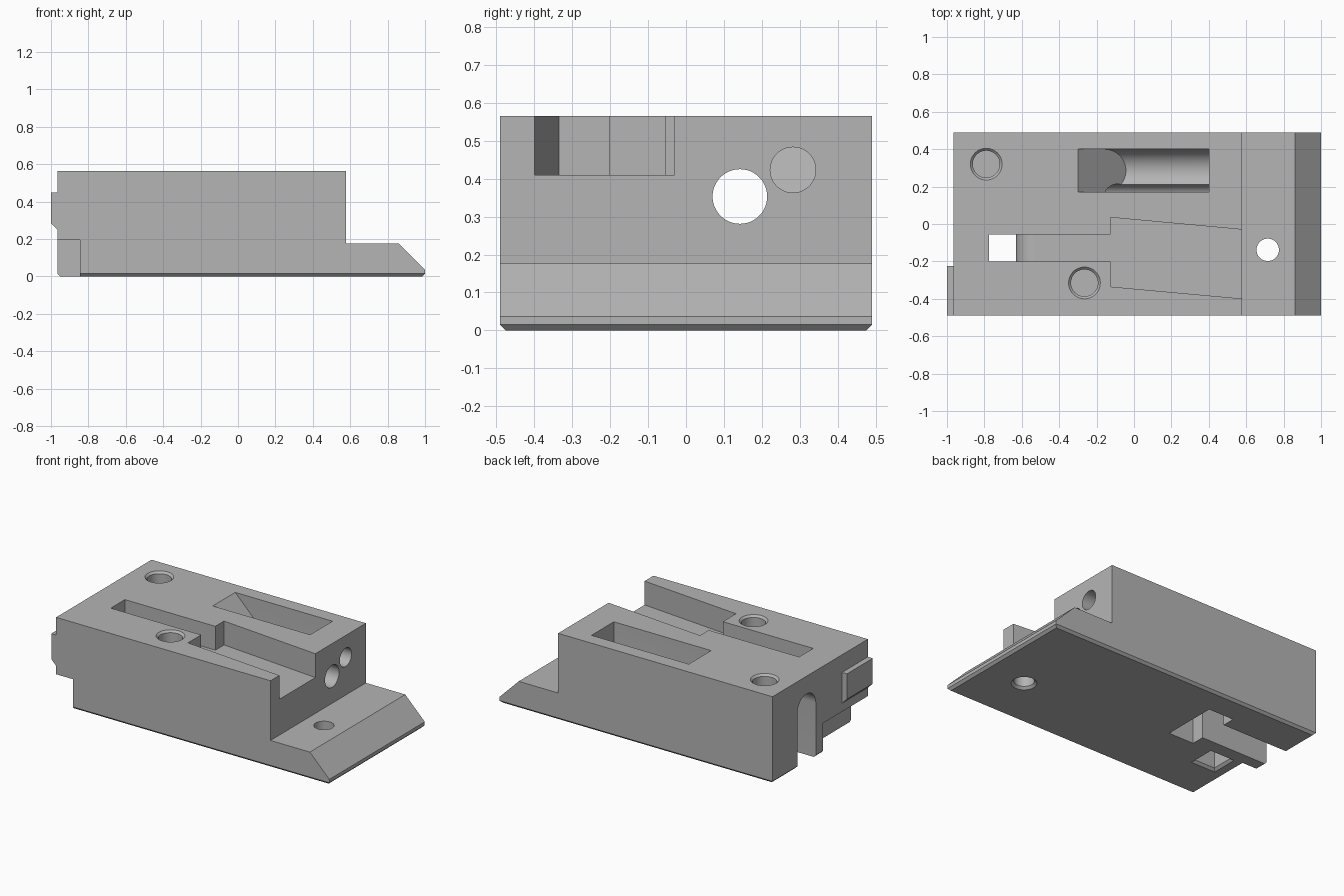
import bpy, bmesh
from math import sin, cos, pi, radians

if "Cube" in bpy.data.objects:
    bpy.data.objects.remove(bpy.data.objects["Cube"])

GREY = (0.46, 0.46, 0.46)
grey = bpy.data.materials.new("plain grey")
grey.diffuse_color = (*GREY, 1)
grey.use_nodes = True
grey.node_tree.nodes["Principled BSDF"].inputs["Base Color"].default_value = (*GREY, 1)

TOP, HALF = 0.565, 0.49


def loft(name, *rings, bevel_base=0):
    """Closed solid through rings with equal point counts."""
    bm = bmesh.new()
    loops = [[bm.verts.new(p) for p in ring] for ring in rings]
    n = len(loops[0])
    bm.faces.new(loops[0])
    bm.faces.new(loops[-1])
    for a, b in zip(loops, loops[1:]):
        for i in range(n):
            j = (i + 1) % n
            bm.faces.new((a[i], a[j], b[j], b[i]))
    bmesh.ops.recalc_face_normals(bm, faces=bm.faces)
    if bevel_base:
        edges = [e for e in bm.edges if all(v.co.z < 0.001 for v in e.verts)]
        bmesh.ops.bevel(bm, geom=edges, offset=bevel_base, segments=1, affect='EDGES')
    mesh = bpy.data.meshes.new(name)
    bm.to_mesh(mesh)
    bm.free()
    mesh.materials.append(grey)
    obj = bpy.data.objects.new(name, mesh)
    bpy.context.collection.objects.link(obj)
    return obj


def along_x(name, section, x0, x1):
    return loft(name, *[[(x, y, z) for y, z in section] for x in (x0, x1)])


def along_y(name, profile, y0, y1, **kw):
    return loft(name, *[[(x, y, z) for x, z in profile] for y in (y0, y1)], **kw)


def along_z(name, outline, z0, z1):
    return loft(name, *[[(x, y, z) for x, y in outline] for z in (z0, z1)])


def rect(a0, a1, b0, b1):
    return [(a0, b0), (a1, b0), (a1, b1), (a0, b1)]


def arc(a, b, r, start=0, end=360, steps=48):
    count = steps if end - start == 360 else steps + 1
    angles = [radians(start + (end - start) * i / steps) for i in range(count)]
    return [(a + r * cos(t), b + r * sin(t)) for t in angles]


def turned(name, x, y, steps):
    """Round upright cutter from (radius, height) steps."""
    return loft(name, *[[(px, py, z) for px, py in arc(x, y, r)] for r, z in steps])


# Block with a low sloping foot and chamfered base
body = along_y("body", [(-0.965, 0), (1, 0), (1, 0.037), (0.86, 0.177),
                        (0.577, 0.177), (0.577, TOP), (-0.965, TOP)],
               -HALF, HALF, bevel_base=0.015)
cutters = []

# Slanted wide channel and narrow slot with a rounded drop into a through hole
cutters.append(along_z("channel_cut", [(-0.125, -0.335), (0.7, -0.41),
                                       (0.7, -0.041), (-0.125, 0.035)], 0.41, 0.7))
cutters.append(along_y("slot_cut", [(-0.775, -0.1), (-0.63, -0.1)]
                       + arc(-0.53, 0.31, 0.1, 180, 90, 12)
                       + [(-0.11, 0.41), (-0.11, 0.7), (-0.775, 0.7)], -0.2, -0.055))
mouth = [[(x, y, z) for x, y in rect(-0.775 - g, -0.63 + g, -0.2 - g, -0.055 + g)]
         for g, z in ((0.025, -0.01), (0, 0.015))]
cutters.append(loft("slot_mouth_cut", *mouth))

# Round-bottomed pocket with a ramp at one end
trough = [(0.4, 0.7), (0.17, 0.7)] + arc(0.285, 0.423, 0.115, 180, 360, 24)
cutters.append(loft("pocket_cut", [(-0.3 + TOP - z, y, z) for y, z in trough],
                    [(0.4, y, z) for y, z in trough]))

# Long bores
cutters.append(along_x("main_bore_cut", arc(0.142, 0.353, 0.072), -0.4, 0.8))
cutters.append(along_x("side_bore_cut", arc(0.282, 0.423, 0.06), 0.3, 0.8))

# Arched T-shaped recess open to the base and the end
for name, r, x0, x1 in (("stem_cut", 0.095, -1.1, -0.4), ("cross_cut", 0.18, -0.48, -0.3)):
    arch = arc(0.14, 0.355, r, 0, 180, 24) + [(0.14 - r, -0.1), (0.14 + r, -0.1)]
    cutters.append(along_x(name, arch, x0, x1))

# Lower corner notch
cutters.append(along_x("corner_cut", rect(-0.7, -0.03, -0.1, 0.195), -1.1, -0.845))

# Countersunk screw holes in the top and foot
for x, y in ((-0.79, 0.32), (-0.265, -0.315)):
    cutters.append(turned("screw_cut", x, y, [(0.072, 0.33), (0.072, TOP - 0.013),
                                              (0.095, TOP + 0.01)]))
cutters.append(turned("foot_hole_cut", 0.715, -0.138, [(0.085, -0.01), (0.06, 0.015),
                                                       (0.06, 0.3)]))

# Cut everything out of the body
bpy.context.view_layer.objects.active = body
body.select_set(True)
for cutter in cutters:
    cutter.hide_render = True
    mod = body.modifiers.new(cutter.name, 'BOOLEAN')
    mod.operation = 'DIFFERENCE'
    mod.solver = 'EXACT'
    mod.object = cutter
    bpy.ops.object.modifier_apply(modifier=mod.name)
    bpy.data.objects.remove(cutter)
bpy.ops.object.shade_smooth_by_angle(angle=radians(25))

# Small locating tab on the end
along_y("end_tab", [(-0.965, 0.25), (-1, 0.285), (-1, 0.45), (-0.965, 0.45)], -HALF, -0.225)
